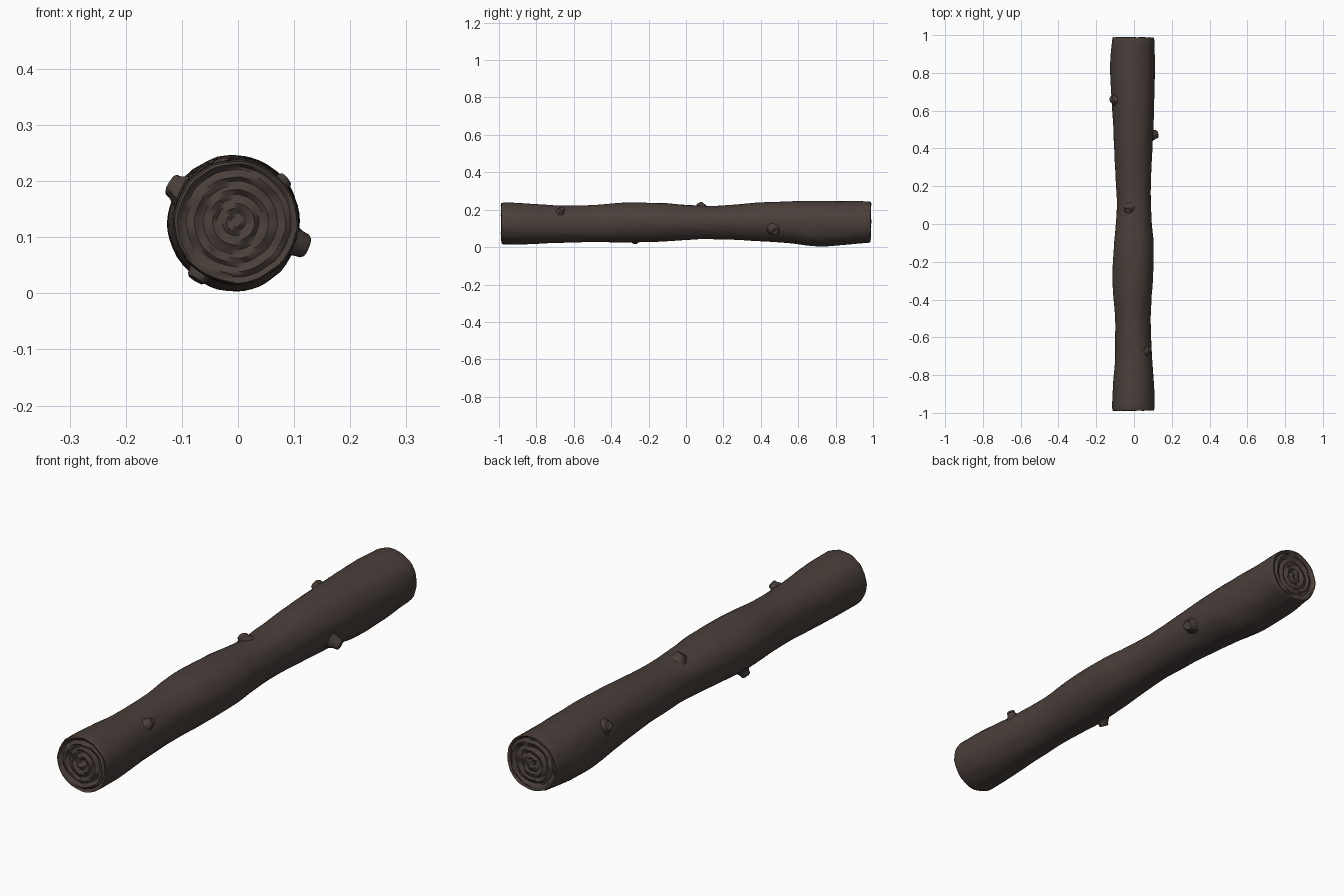
import bpy, bmesh, math
from mathutils import Vector, noise

if "Cube" in bpy.data.objects:
    bpy.data.objects.remove(bpy.data.objects["Cube"])

bark = bpy.data.materials.new("dark brown bark")
bark.diffuse_color = (0.068, 0.050, 0.043, 1)
bark.use_nodes = True
bark.node_tree.nodes["Principled BSDF"].inputs["Base Color"].default_value = bark.diffuse_color

SEG = 48
# stations along the log: y, left x, right x, bottom z, top z
STATIONS = [
    (-0.98, -.115, .107, .016, .238), (-0.85, -.110, .106, .016, .233),
    (-0.70, -.101, .095, .022, .223), (-0.50, -.100, .089, .027, .225),
    (-0.30, -.114, .100, .026, .238), (-0.10, -.106, .104, .032, .234),
    (0.00, -.096, .095, .038, .226), (0.10, -.090, .090, .042, .221),
    (0.20, -.094, .089, .040, .224), (0.40, -.104, .096, .032, .237),
    (0.55, -.112, .104, .021, .243), (0.70, -.121, .109, .004, .245),
    (0.85, -.125, .110, .012, .244), (0.98, -.116, .108, .022, .244)]


def section(y):
    """Smoothly interpolated left, right, bottom and top of the log at y."""
    y = max(-0.98, min(0.98, y))
    for i in range(len(STATIONS) - 1):
        if y <= STATIONS[i + 1][0]:
            break
    p = [STATIONS[max(0, min(len(STATIONS) - 1, i + k))] for k in (-1, 0, 1, 2)]
    t = (y - p[1][0]) / (p[2][0] - p[1][0])
    return [0.5 * (2 * b + (c - a) * t + (2 * a - 5 * b + 4 * c - d) * t * t
                   + (3 * b - a - 3 * c + d) * t ** 3)
            for a, b, c, d in zip(*[q[1:] for q in p])]


def log_point(y, ang, scale=1.0, rough=True):
    l, r, b, t = section(y)
    rx, rz = (r - l) / 2, (t - b) / 2
    c, s = math.cos(ang), math.sin(ang)
    if rough:   # gnarled bark: lumps stretched along a slow twist
        a2 = ang + y * 1.2
        n = noise.noise(Vector((math.cos(a2) * 1.8, y * 3.5, math.sin(a2) * 1.8)))
        m = noise.noise(Vector((math.cos(a2) * 5, y * 9 + 7, math.sin(a2) * 5)))
        scale *= 1 + 0.025 * n + 0.016 * m
    return Vector(((l + r) / 2 + rx * c * scale, y, (b + t) / 2 + rz * s * scale))


def finish(name, bm, angle):
    bmesh.ops.recalc_face_normals(bm, faces=bm.faces)
    mesh = bpy.data.meshes.new(name)
    bm.to_mesh(mesh)
    bm.free()
    mesh.materials.append(bark)
    ob = bpy.data.objects.new(name, mesh)
    bpy.context.collection.objects.link(ob)
    bpy.context.view_layer.objects.active = ob
    ob.select_set(True)
    bpy.ops.object.shade_smooth_by_angle(angle=math.radians(angle))
    ob.select_set(False)


def loft(bm, rings):
    for a, b in zip(rings, rings[1:]):
        n = len(a)
        for i in range(n):
            bm.faces.new((a[i], a[(i + 1) % n], b[(i + 1) % n], b[i]))


# bark and the two cut ends, as one closed skin
bm = bmesh.new()
ANGLES = [2 * math.pi * i / SEG for i in range(SEG)]


def end_rings(side):
    """Carved growth rings, listed from the outside in."""
    rings = []
    for f in (.97, .93, .88, .84, .79, .72, .66, .58, .52, .44, .37, .30, .22, .15, .08):
        ring = []
        for a in ANGLES:
            p = log_point(side * 0.98, a, f)
            wave = math.sin(f * 26 + a + 2.5 * noise.noise(Vector((p.x * 14, side * 3, p.z * 14))))
            chip = noise.noise(Vector((p.x * 32, side * 5, p.z * 32)))
            edge = min(1, (1 - f) / .12)
            depth = 0.983 + edge * (0.0045 * wave + 0.006 * chip) + 0.004 * (f > .9)
            p.y = side * min(depth, 0.998)
            ring.append(bm.verts.new(p))
        rings.append(ring)
    return rings


front, back = end_rings(-1), end_rings(1)
N = 100
body = []
for k in range(N + 1):
    y = -0.975 + 1.95 * k / N
    body.append([bm.verts.new(log_point(
        y + (0.012 * noise.noise(Vector((a * 2, y, 3))) if k in (0, N) else 0), a))
        for a in ANGLES])
rings = front[::-1] + body + back
loft(bm, rings)
bm.faces.new(rings[0])
bm.faces.new(rings[-1])
finish("log", bm, 40)


# broken branch stubs: y, angle round the log, radius, height, lean along y
STUBS = [("right_stub", 0.47, -22, .030, .033, .2), ("top_stub", 0.08, 107, .026, .020, -.4),
         ("front_stub", -0.67, 42, .022, .022, .3), ("left_stub", 0.66, 150, .026, .021, .2),
         ("bottom_stub", -0.27, -122, .024, .022, -.2)]
for name, y, deg, rad, high, lean in STUBS:
    ang = math.radians(deg)
    base = log_point(y, ang)
    out = Vector((math.cos(ang), lean, math.sin(ang))).normalized()
    u = Vector((0, 1, 0)).cross(out).normalized()
    v = out.cross(u)
    bm = bmesh.new()
    rings = []
    for f, h in ((1.5, -.5), (1.15, .12), (.95, .45), (.88, .85), (.72, 1), (.4, .93)):
        ring = []
        for i in range(12):
            a = 2 * math.pi * i / 12
            k = 1 + .18 * noise.noise(Vector((math.cos(a) * 1.5, y * 9, math.sin(a) * 1.5)))
            ring.append(bm.verts.new(base + out * high * h
                                     + (u * math.cos(a) + v * math.sin(a)) * rad * .85 * f * k))
        rings.append(ring)
    loft(bm, rings)
    bm.faces.new(rings[0])
    bm.faces.new(rings[-1])
    finish(name, bm, 40)
